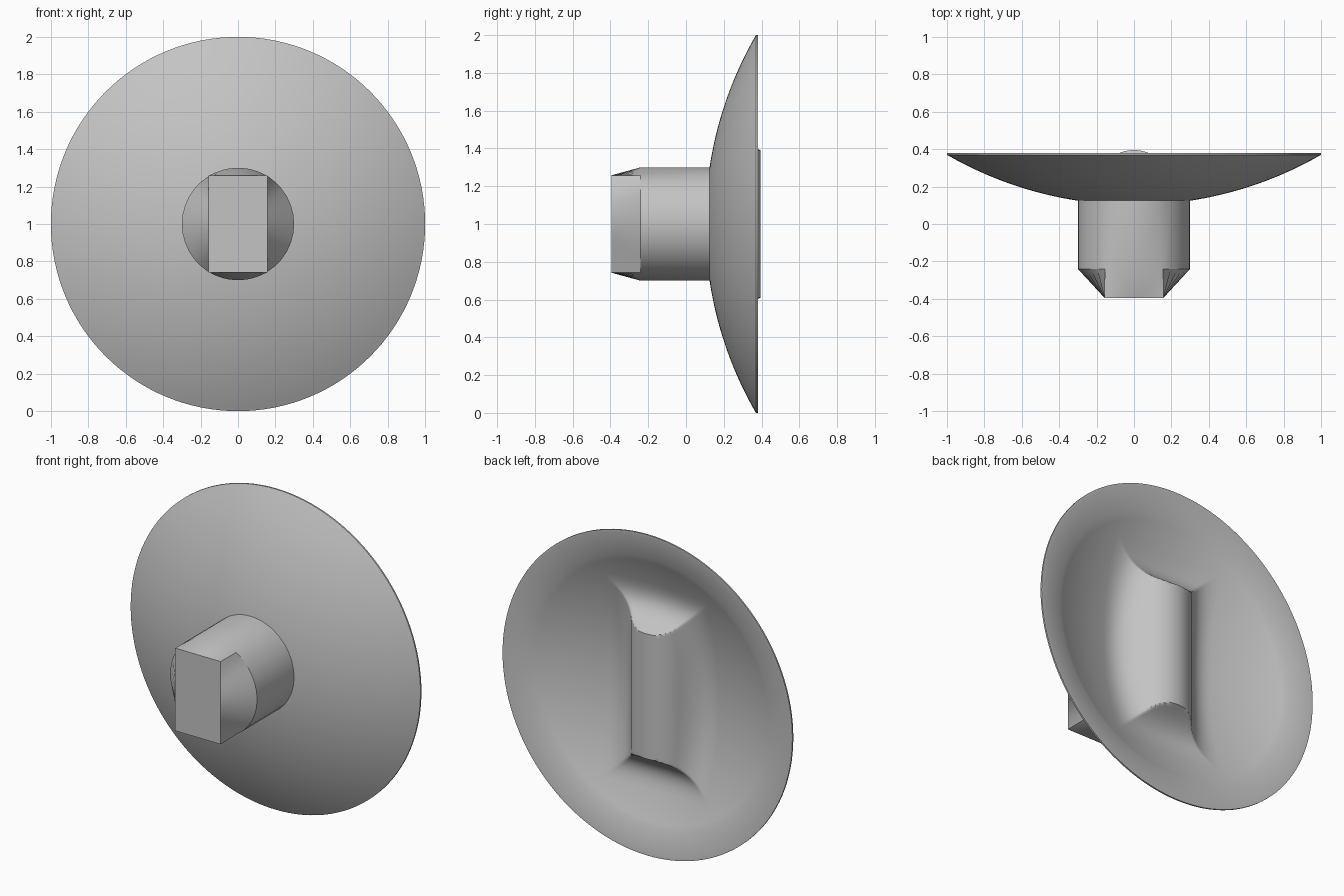
import bpy, bmesh, math

if "Cube" in bpy.data.objects:
    bpy.data.objects.remove(bpy.data.objects["Cube"])

grey = bpy.data.materials.new("plain_grey")
grey.use_nodes = True
grey.diffuse_color = (0.55, 0.55, 0.55, 1)
grey.node_tree.nodes["Principled BSDF"].inputs["Base Color"].default_value = (0.55, 0.55, 0.55, 1)

AXIS_Z = 1.0      # height of the turning axis
SPHERE = 2.0      # radius of the dish curve
WALL = 0.06


def sag(r):
    return SPHERE - math.sqrt(SPHERE ** 2 - r ** 2)


def front_y(r):
    return 0.102 + sag(r)


def floor_y(r):
    return front_y(r) + WALL


def finish(bm, name, angle, recalc=True):
    if recalc:
        bmesh.ops.recalc_face_normals(bm, faces=bm.faces)
    mesh = bpy.data.meshes.new(name)
    bm.to_mesh(mesh)
    bm.free()
    mesh.materials.append(grey)
    ob = bpy.data.objects.new(name, mesh)
    bpy.context.collection.objects.link(ob)
    bpy.ops.object.select_all(action="DESELECT")
    ob.select_set(True)
    bpy.context.view_layer.objects.active = ob
    bpy.ops.object.shade_smooth_by_angle(angle=math.radians(angle))


def bridge(bm, a, b):
    n = len(a)
    for i in range(n):
        j = (i + 1) % n
        bm.faces.new((a[i], a[j], b[j], b[i]))


# Dish: a thin spherical shell with a flatter band inside the rim
def make_dish():
    steps = 24
    profile = [(r / steps, front_y(r / steps)) for r in range(1, steps + 1)]
    profile += [(1, 0.38), (0.985, 0.38), (0.84, floor_y(0.84))]
    profile += [(0.84 * k / steps, floor_y(0.84 * k / steps)) for k in range(steps - 1, 0, -1)]
    bm = bmesh.new()
    segs = 128
    rings = []
    for r, y in profile:
        rings.append([bm.verts.new((r * math.cos(math.tau * i / segs), y,
                                    AXIS_Z + r * math.sin(math.tau * i / segs)))
                      for i in range(segs)])
    for a, b in zip(rings, rings[1:]):
        bridge(bm, a, b)
    for ring, y in ((rings[0], front_y(0)), (rings[-1], floor_y(0))):
        tip = bm.verts.new((0, y, AXIS_Z))
        for i in range(segs):
            bm.faces.new((ring[i], ring[(i + 1) % segs], tip))
    finish(bm, "dish", 30)


# Shaft: a round post blended into a rectangular end
def make_shaft():
    radius, hx, hz, per = 0.30, 0.157, 0.258, 12
    corner = math.atan2(hz, hx)
    stops = [-corner, corner, math.pi - corner, math.pi + corner, math.tau - corner]
    angles = [a + (b - a) * k / per for a, b in zip(stops, stops[1:]) for k in range(per)]

    def rect(a):
        c, s = math.cos(a), math.sin(a)
        k = min(hx / max(abs(c), 1e-6), hz / max(abs(s), 1e-6))
        return c * k, s * k

    def ring(bm, y, t):
        out = []
        for a in angles:
            rx, rz = rect(a)
            x = (1 - t) * radius * math.cos(a) + t * rx
            z = (1 - t) * radius * math.sin(a) + t * rz
            out.append(bm.verts.new((x, y, AXIS_Z + z)))
        return out

    bm = bmesh.new()
    back, shoulder = ring(bm, 0.15, 0), ring(bm, -0.24, 0)
    tip = ring(bm, -0.395, 1)
    bridge(bm, back, shoulder)
    bridge(bm, shoulder, tip)
    bm.faces.new(back)
    bm.faces.new(tip)
    finish(bm, "shaft", 25)


# Grip: a rounded upright ridge with hollow flanks meeting in hips at its corners
CREST, CURVE = 0.395, 0.20
SIDE_IN, SIDE_OUT = 0.16, 0.40
END_IN, END_OUT = 0.39, 0.66


def fade(v, inner, outer, power):
    t = (outer - v) / (outer - inner)
    return min(1, max(0, t)) ** power


def grip_y(x, z):
    x, z = abs(x), abs(z)
    base = floor_y(math.hypot(x, z))
    arc_x = min(x, SIDE_IN)
    side = CREST - CURVE + math.sqrt(CURVE ** 2 - arc_x ** 2) - base
    side *= fade(x, SIDE_IN, SIDE_OUT, 2.4)
    end = (CREST - base) * fade(z, END_IN, END_OUT, 2.8)
    return base + max(0, min(side, end))


def samples(inner, outer, n_in, n_out):
    half = [inner * k / n_in for k in range(n_in)]
    half += [inner + (outer - inner) * k / n_out for k in range(n_out + 1)]
    return [-v for v in reversed(half[1:])] + half


def make_grip():
    bm = bmesh.new()
    xs = samples(SIDE_IN, SIDE_OUT, 16, 30)
    zs = samples(END_IN, END_OUT, 20, 30)
    grid = [[bm.verts.new((x, grip_y(x, z), AXIS_Z + z)) for x in xs] for z in zs]
    for low, high in zip(grid, grid[1:]):
        for i in range(len(xs) - 1):
            bm.faces.new((low[i], high[i], high[i + 1], low[i + 1]))
    finish(bm, "grip", 35, recalc=False)


make_dish()
make_shaft()
make_grip()
